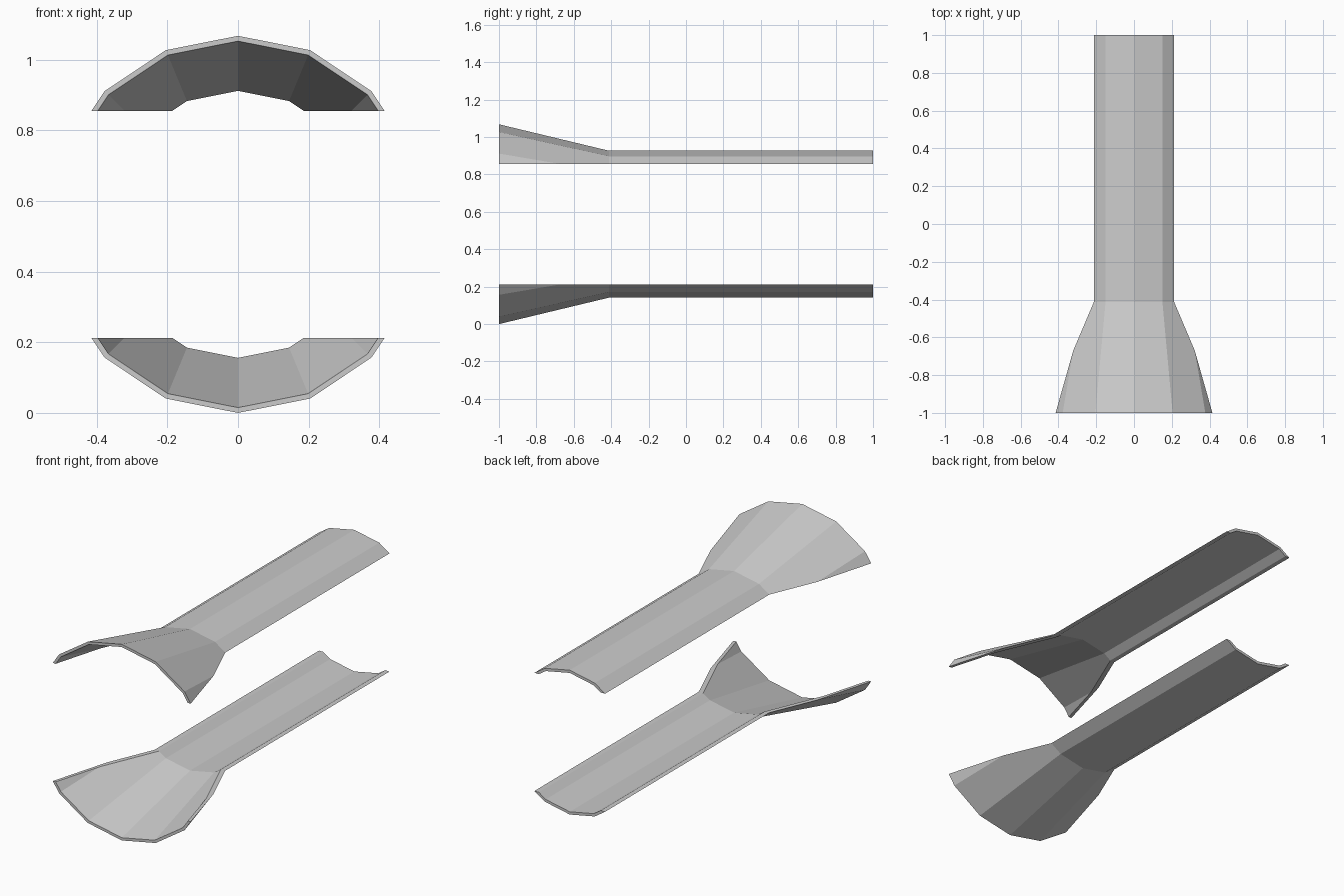
import bpy, bmesh
from math import sin, cos, tau

if "Cube" in bpy.data.objects:
    bpy.data.objects.remove(bpy.data.objects["Cube"])

SIDES = 16
AXIS_Z = 0.534      # height of the shared pipe axis
CUT = 0.3215        # distance of each cut plane from the axis

# Closed (y, radius) wall section: flared mouth at the front, straight pipe behind
SECTION = [(-1, 0.534), (-0.413, 0.393), (1, 0.393),
           (1, 0.378), (-0.413, 0.378), (-1, 0.519)]


def half_shell(name, side):
    """Lathe the flared pipe, then keep only the slice beyond the cut plane."""
    bm = bmesh.new()
    rings = [[bm.verts.new((r * sin(tau * i / SIDES), y,
                            AXIS_Z + r * cos(tau * i / SIDES)))
              for i in range(SIDES)] for y, r in SECTION]
    for k, a in enumerate(rings):
        b = rings[(k + 1) % len(rings)]
        for i in range(SIDES):
            j = (i + 1) % SIDES
            bm.faces.new((a[i], a[j], b[j], b[i]))
    bmesh.ops.bisect_plane(bm, geom=bm.verts[:] + bm.edges[:] + bm.faces[:],
                           plane_co=(0, 0, AXIS_Z + side * CUT),
                           plane_no=(0, 0, side), clear_inner=True)
    # Close the cut edges of the wall
    bmesh.ops.holes_fill(bm, edges=[e for e in bm.edges if e.is_boundary], sides=0)
    bmesh.ops.recalc_face_normals(bm, faces=bm.faces[:])
    mesh = bpy.data.meshes.new(name)
    bm.to_mesh(mesh)
    bm.free()
    obj = bpy.data.objects.new(name, mesh)
    bpy.context.collection.objects.link(obj)


# Upper and lower shells face each other across the gap
half_shell("upper_flared_shell", 1)
half_shell("lower_flared_shell", -1)
